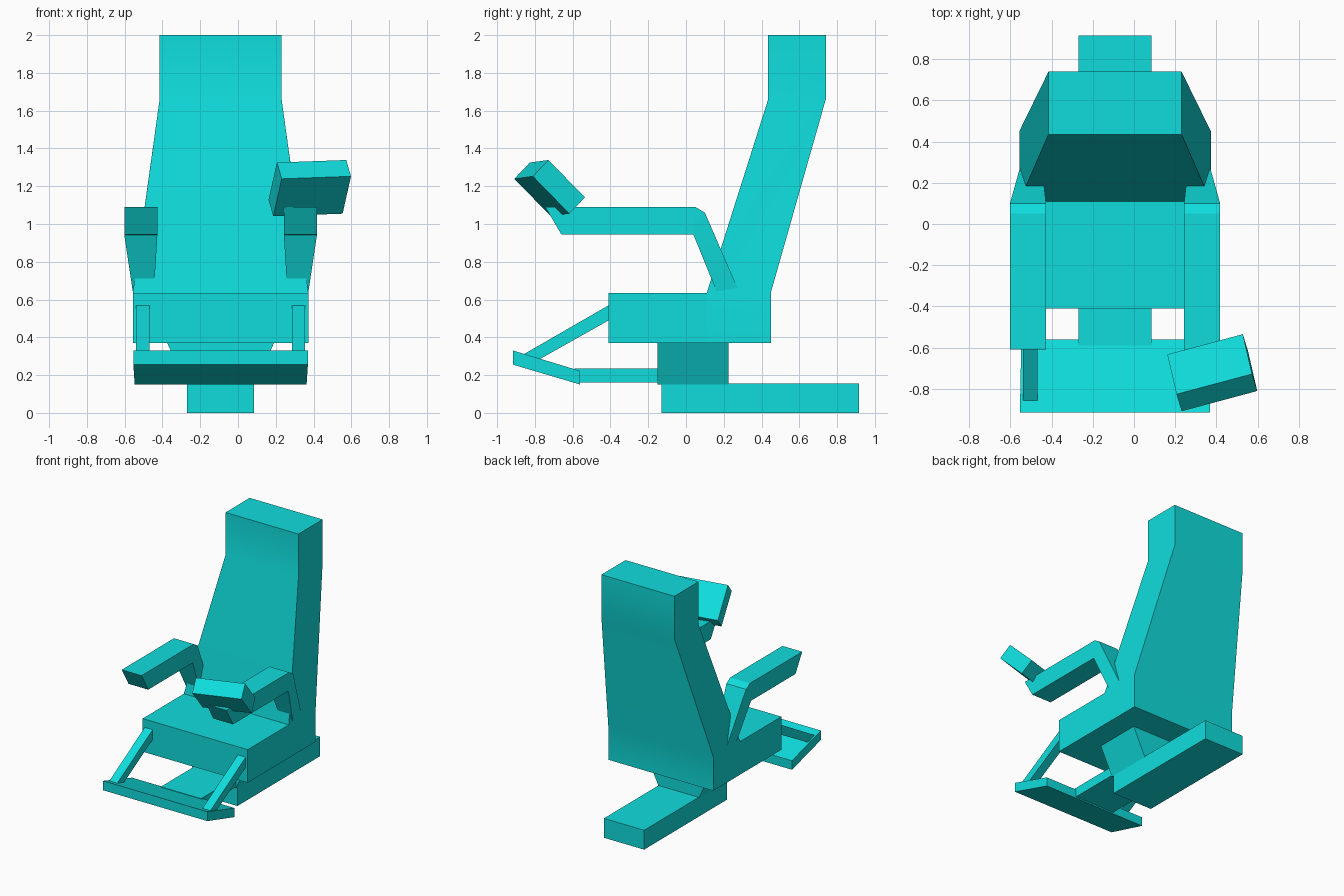
import bpy, bmesh
from math import radians
from mathutils import Euler, Matrix

cube = bpy.data.objects.get("Cube")
if cube:
    bpy.data.objects.remove(cube, do_unlink=True)

cyan = bpy.data.materials.new("bright cyan")
cyan.use_nodes = True
colour = (0.005, 0.72, 0.72, 1)
cyan.diffuse_color = colour
cyan.node_tree.nodes["Principled BSDF"].inputs["Base Color"].default_value = colour

MID = -0.092  # centre line of the chair


def finish(name, bm):
    bmesh.ops.recalc_face_normals(bm, faces=bm.faces)
    mesh = bpy.data.meshes.new(name)
    bm.to_mesh(mesh)
    bm.free()
    mesh.materials.append(cyan)
    obj = bpy.data.objects.new(name, mesh)
    bpy.context.collection.objects.link(obj)
    bpy.ops.object.select_all(action='DESELECT')
    obj.select_set(True)
    bpy.context.view_layer.objects.active = obj
    bpy.ops.object.shade_smooth_by_angle(angle=radians(30))
    return obj


def loft(name, sections):
    """Each section: two (y, z) points and the (x0, x1) span between sides."""
    bm = bmesh.new()
    rings = []
    for a, b, (x0, x1) in sections:
        corners = [(x0, *a), (x1, *a), (x1, *b), (x0, *b)]
        rings.append([bm.verts.new(c) for c in corners])
    for r, s in zip(rings, rings[1:]):
        for i in range(4):
            j = (i + 1) % 4
            bm.faces.new((r[i], r[j], s[j], s[i]))
    bm.faces.new(rings[0])
    bm.faces.new(rings[-1])
    return finish(name, bm)


def span(half):
    return (MID - half, MID + half)


def block(name, y0, y1, z0, z1, half):
    loft(name, [((y0, z0), (y0, z1), span(half)), ((y1, z0), (y1, z1), span(half))])


# Base, tapered pedestal and footrest carrier
block("base", -0.13, 0.915, 0, 0.155, 0.178)
loft("pedestal", [((-0.15, 0.15), (0.225, 0.15), span(0.178)),
                  ((-0.15, 0.37), (0.225, 0.37), span(0.283))])
block("footrest_carrier", -0.59, -0.15, 0.16, 0.235, 0.178)

# Seat and backrest
block("seat", -0.41, 0.11, 0.37, 0.635, 0.465)
loft("backrest", [((0.11, 0.37), (0.45, 0.37), span(0.465)),
                  ((0.11, 0.635), (0.45, 0.64), span(0.465)),
                  ((0.435, 1.66), (0.74, 1.66), span(0.323)),
                  ((0.435, 2.0), (0.74, 2.0), span(0.323))])

# Tilted footrest plate
loft("footrest", [((-0.915, 0.255), (-0.915, 0.33), span(0.462)),
                  ((-0.56, 0.15), (-0.56, 0.222), span(0.455))])

# Struts and armrests on both sides; the left armrest is longer
for side, label, reach in ((-1, "right", 0), (1, "left", -0.135)):
    def across(inner, outer):
        return (MID + side * inner, MID + side * outer)

    strut = across(0.377, 0.447)
    loft(label + "_strut", [((-0.40, 0.575), (-0.40, 0.495), strut),
                            ((-0.86, 0.31), (-0.80, 0.27), strut)])
    arm = across(0.335, 0.51)
    loft(label + "_armrest", [((-0.61 + reach, 1.09), (-0.525 + reach, 0.945), arm),
                              ((0.05, 1.09), (0.035, 0.945), arm),
                              ((0.10, 1.06), (0.04, 0.942), arm),
                              ((0.28, 0.645), (0.175, 0.61), across(0.355, 0.46))])

# Angled control panel at the end of the left armrest
bm = bmesh.new()
bmesh.ops.create_cube(bm, size=1)
turn = Euler((radians(-45), radians(-2), radians(15))).to_matrix().to_4x4()
size = Matrix.Diagonal((0.38, 0.28, 0.122, 1))
bm.transform(Matrix.Translation((0.38, -0.722, 1.19)) @ turn @ size)
finish("control_panel", bm)
